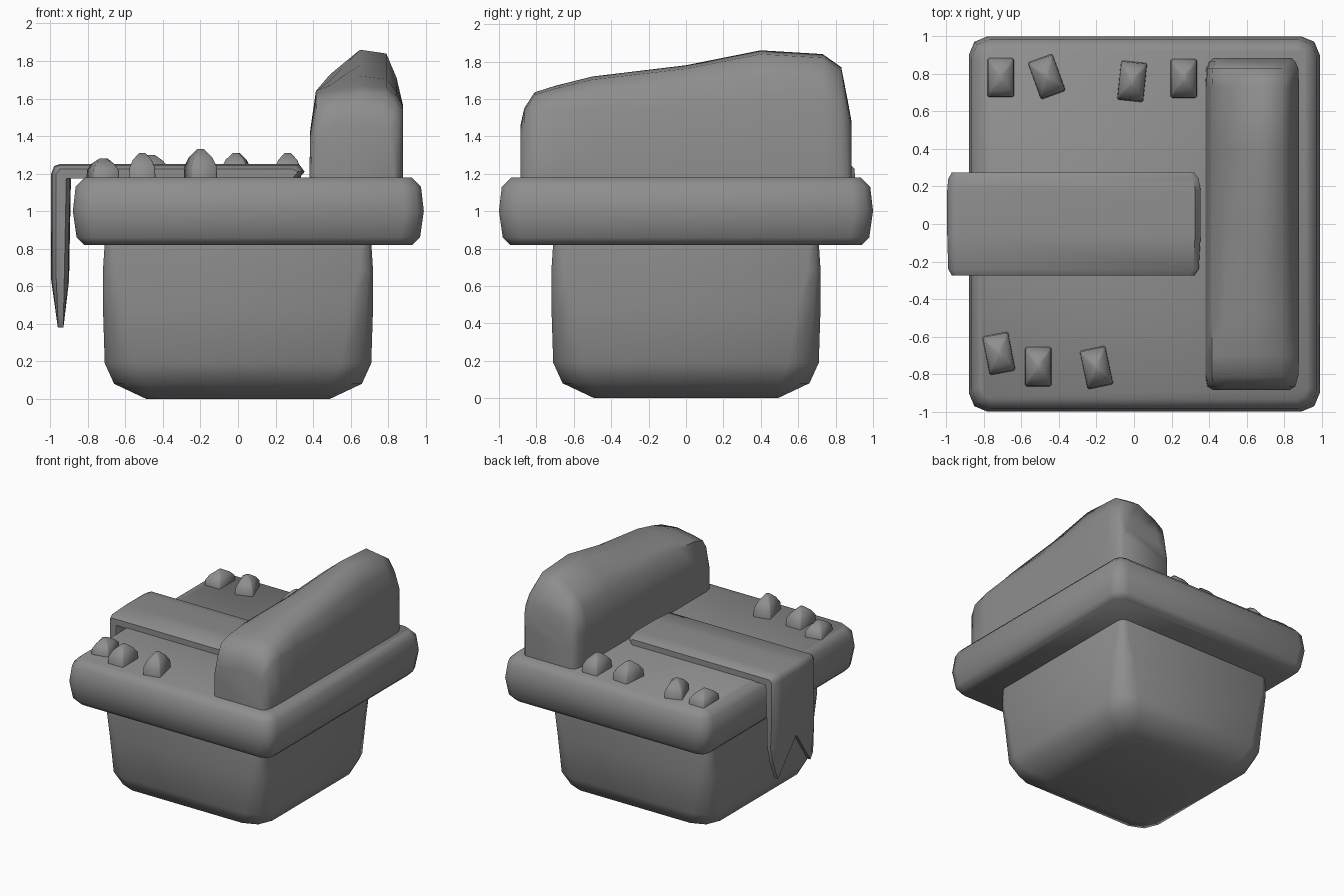
import bpy
import math
from math import cos, sin, radians

if "Cube" in bpy.data.objects:
    bpy.data.objects.remove(bpy.data.objects["Cube"], do_unlink=True)

stone = bpy.data.materials.new("grey stone")
stone.use_nodes = True
GREY = (0.27, 0.27, 0.27, 1)
stone.diffuse_color = GREY
stone.node_tree.nodes["Principled BSDF"].inputs["Base Color"].default_value = GREY


def loft(name, rings, angle=50):
    """Skin a list of equal-length closed rings and cap both ends."""
    n = len(rings[0])
    verts = [p for ring in rings for p in ring]
    faces = [tuple(range(n)), tuple(range(len(verts) - n, len(verts)))]
    for k in range(len(rings) - 1):
        for i in range(n):
            a, b = k * n + i, k * n + (i + 1) % n
            faces.append((a, b, b + n, a + n))
    mesh = bpy.data.meshes.new(name)
    mesh.from_pydata(verts, [], faces)
    mesh.materials.append(stone)
    obj = bpy.data.objects.new(name, mesh)
    bpy.context.collection.objects.link(obj)
    bpy.ops.object.select_all(action="DESELECT")
    obj.select_set(True)
    bpy.context.view_layer.objects.active = obj
    # consistent outward normals
    bpy.ops.object.mode_set(mode="EDIT")
    bpy.ops.mesh.select_all(action="SELECT")
    bpy.ops.mesh.normals_make_consistent(inside=False)
    bpy.ops.object.mode_set(mode="OBJECT")
    bpy.ops.object.shade_smooth_by_angle(angle=radians(angle))
    return obj


def rounded_rect(hx, hy, r, z, cx=0.0, cy=0.0, steps=2):
    pts = []
    for q, (sx, sy) in enumerate([(1, 1), (-1, 1), (-1, -1), (1, -1)]):
        for s in range(steps + 1):
            a = math.pi / 2 * (q + s / steps)
            pts.append((cx + sx * (hx - r) + r * cos(a),
                        cy + sy * (hy - r) + r * sin(a), z))
    return pts


# Pedestal, worn round towards the floor
loft("pedestal", [rounded_rect(h, h, r, z) for h, r, z in [
    (0.49, 0.08, 0), (0.66, 0.16, 0.08), (0.71, 0.16, 0.19),
    (0.72, 0.12, 0.5), (0.72, 0.07, 0.68), (0.71, 0.05, 0.83)]], 65)

# Broad table slab with softened rim
loft("slab", [rounded_rect(0.935 - d, 1.0 - d, r, z, 0.055) for d, r, z in [
    (0.06, 0.07, 0.82), (0.02, 0.1, 0.86), (0.0, 0.1, 1.0),
    (0.015, 0.1, 1.13), (0.065, 0.06, 1.18)]])


# Tall raised block with a sloping ridge
def block_section(y, x0, x1, h):
    w = x1 - x0
    left, right = min(0.46, 0.9 * h), min(0.38, 0.8 * h)
    prof = [(0, -0.01), (0.01, left * 0.55), (0.07, left), (0.22, left + 0.4 * (h - left)),
            (0.54, h), (0.82, h * 0.97), (0.93, right + 0.5 * (h - right)),
            (1, right), (1, -0.01)]
    return [(x0 + u * w, y, 1.18 + z) for u, z in prof]


loft("raised_block", [block_section(*s) for s in [
    (-0.885, 0.42, 0.83, 0.28), (-0.865, 0.39, 0.86, 0.37),
    (-0.81, 0.38, 0.875, 0.455), (-0.7, 0.38, 0.88, 0.49),
    (-0.5, 0.38, 0.88, 0.54), (0, 0.38, 0.88, 0.60),
    (0.4, 0.38, 0.88, 0.68), (0.73, 0.38, 0.88, 0.66),
    (0.83, 0.385, 0.875, 0.59), (0.865, 0.4, 0.86, 0.41),
    (0.885, 0.42, 0.84, 0.3)]], 60)


# Draped runner with a forked hanging tail
def runner_section(y, tail, drop, end):
    t, o = 1.25 - drop, -0.995 + drop
    return [(end - 0.03, y, 1.175), (end, y, 1.21), (end - 0.03, y, t),
            (-0.95, y, t), (-0.98 + drop, y, t - 0.01), (o, y, 1.2),
            (o, y, tail + 0.25), (-0.96, y, tail), (-0.93, y, tail),
            (-0.9 - drop, y, tail + 0.25), (-0.89 - drop, y, 1.175)]


loft("runner", [runner_section(*s) for s in [
    (-0.275, 0.43, 0.025, 0.32), (-0.24, 0.38, 0.005, 0.345),
    (-0.06, 0.65, 0, 0.355), (0.18, 0.38, 0, 0.355),
    (0.24, 0.52, 0.005, 0.345), (0.275, 0.66, 0.025, 0.32)]])

# Small pointed stones along both edges: x, y, turn, height
for i, (x, y, turn, height) in enumerate([
        (-0.71, 0.78, 0, 0.10), (-0.465, 0.785, 20, 0.12),
        (-0.01, 0.76, -6, 0.13), (0.265, 0.775, 0, 0.13),
        (-0.72, -0.69, 11, 0.10), (-0.51, -0.76, 0, 0.13),
        (-0.2, -0.765, 12, 0.15)]):
    rings = [rounded_rect(hx, hy, 0.008, f * height, steps=1) for hx, hy, f in [
        (0.07, 0.105, -0.05), (0.068, 0.1, 0.4), (0.05, 0.068, 0.72), (0.016, 0.025, 1)]]
    peg = loft("small_stone_%d" % (i + 1), rings, 60)
    peg.location = (x, y, 1.18)
    peg.rotation_euler.z = radians(turn)
